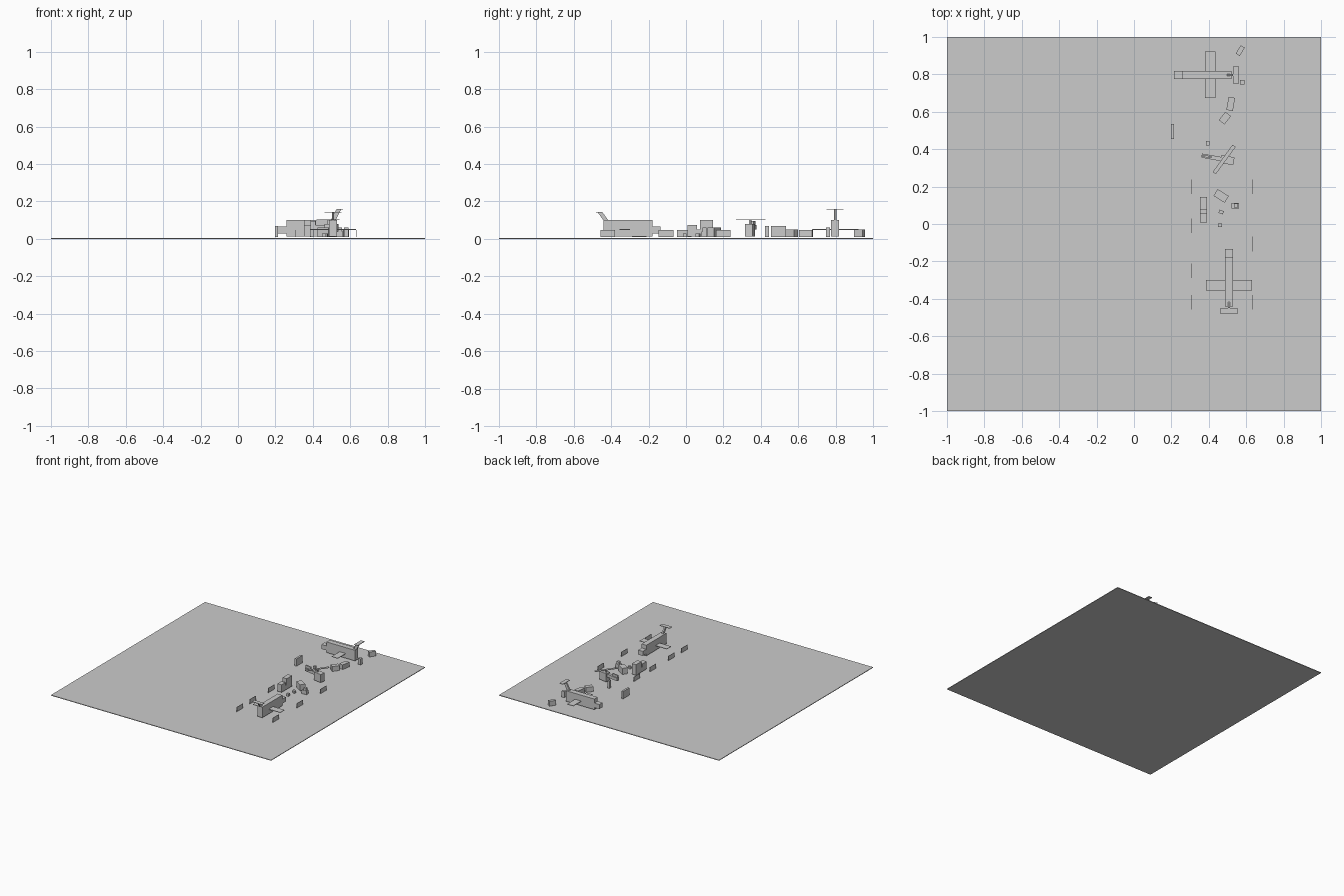
import bpy, bmesh
from math import radians, pi
from mathutils import Matrix, Vector


def make(name, verts, faces, place=Matrix()):
    bm = bmesh.new()
    vs = [bm.verts.new(place @ Vector(v)) for v in verts]
    for f in faces:
        bm.faces.new([vs[i] for i in f])
    bmesh.ops.recalc_face_normals(bm, faces=bm.faces)
    mesh = bpy.data.meshes.new(name)
    bm.to_mesh(mesh)
    bm.free()
    ob = bpy.data.objects.new(name, mesh)
    bpy.context.collection.objects.link(ob)
    return ob


FACES = [(0, 1, 2, 3), (4, 5, 6, 7), (0, 1, 5, 4), (1, 2, 6, 5), (2, 3, 7, 6), (3, 0, 4, 7)]


def box(name, x, y, z, place=Matrix(), lean=0):
    """Box from min/max ranges; lean shifts the top along local x."""
    verts = [(px + d, py, pz) for pz, d in ((z[0], 0), (z[1], lean))
             for px, py in ((x[0], y[0]), (x[1], y[0]), (x[1], y[1]), (x[0], y[1]))]
    return make(name, verts, FACES, place)


def turned(cx, cy, angle):
    return Matrix.Translation((cx, cy, 0)) @ Matrix.Rotation(angle, 4, 'Z')


def turned_box(name, cx, cy, w, d, top, deg=0, base=0.01):
    box(name, (-w / 2, w / 2), (-d / 2, d / 2), (base, top), turned(cx, cy, radians(deg)))


# ground
box("ground", (-1, 1), (-1, 1), (0, 0.005))


# airplanes, nose along local +x
def airplane(name, cx, cy, angle, tail_z):
    m = turned(cx, cy, angle)
    box(name + "_fuselage", (-0.13, 0.13), (-0.021, 0.021), (0.013, 0.1), m)
    box(name + "_nose", (0.13, 0.175), (-0.021, 0.021), (0.03, 0.067), m)
    box(name + "_wings", (-0.045, 0.01), (-0.124, 0.124), (0.048, 0.052), m)
    box(name + "_tail_fin", (-0.132, -0.106), (-0.006, 0.006), (0.1, tail_z), m, lean=-0.03)
    box(name + "_tailplane", (-0.171, -0.138), (-0.045, 0.045), (tail_z - 0.002, tail_z + 0.002), m)


airplane("near_airplane", 0.508, -0.31, pi / 2, 0.142)
airplane("far_airplane", 0.39, 0.797, pi, 0.158)

# helicopter
heli = turned(0.445, 0.35, radians(-10))
box("helicopter_cabin", (0.02, 0.09), (-0.02, 0.022), (0.013, 0.08), heli)
box("helicopter_boom", (-0.085, 0.02), (-0.01, 0.012), (0.05, 0.075), heli)
box("helicopter_tail_fin", (-0.085, -0.03), (-0.004, 0.006), (0.075, 0.095), heli)
box("helicopter_mast", (0.035, 0.045), (-0.005, 0.005), (0.08, 0.1), heli)
turned_box("helicopter_rotor", 0.482, 0.345, 0.18, 0.02, 0.104, 54, base=0.1)

# upright barrier panels along both sides
for x, ys in ((0.308, (0.2, -0.01, -0.25, -0.418)), (0.636, (0.2, -0.107, -0.418))):
    for y in ys:
        turned_box("barrier_panel", x, y, 0.003, 0.078, 0.047)

# small truck
box("truck_body", (0.353, 0.39), (0.075, 0.145), (0.013, 0.1))
box("truck_link", (0.353, 0.39), (0.06, 0.08), (0.013, 0.05))
box("truck_cab", (0.353, 0.39), (0.008, 0.06), (0.013, 0.075))

# loose crates: centre, size, top, angle
for cx, cy, w, d, top, deg in (
        (0.205, 0.495, 0.016, 0.08, 0.07, 0),
        (0.395, 0.432, 0.018, 0.022, 0.07, 0),
        (0.568, 0.927, 0.025, 0.052, 0.05, -32),
        (0.58, 0.758, 0.024, 0.022, 0.06, 0),
        (0.517, 0.642, 0.035, 0.071, 0.048, -10),
        (0.486, 0.566, 0.038, 0.056, 0.05, -38),
        (0.466, 0.15, 0.07, 0.042, 0.06, -32),
        (0.466, 0.064, 0.025, 0.018, 0.03, -20),
        (0.46, -0.006, 0.02, 0.02, 0.03, 0),
        (0.541, 0.098, 0.042, 0.028, 0.04, 0)):
    turned_box("crate", cx, cy, w, d, top, deg)
turned_box("stacked_crate", 0.545, 0.098, 0.022, 0.022, 0.06, base=0.04)
